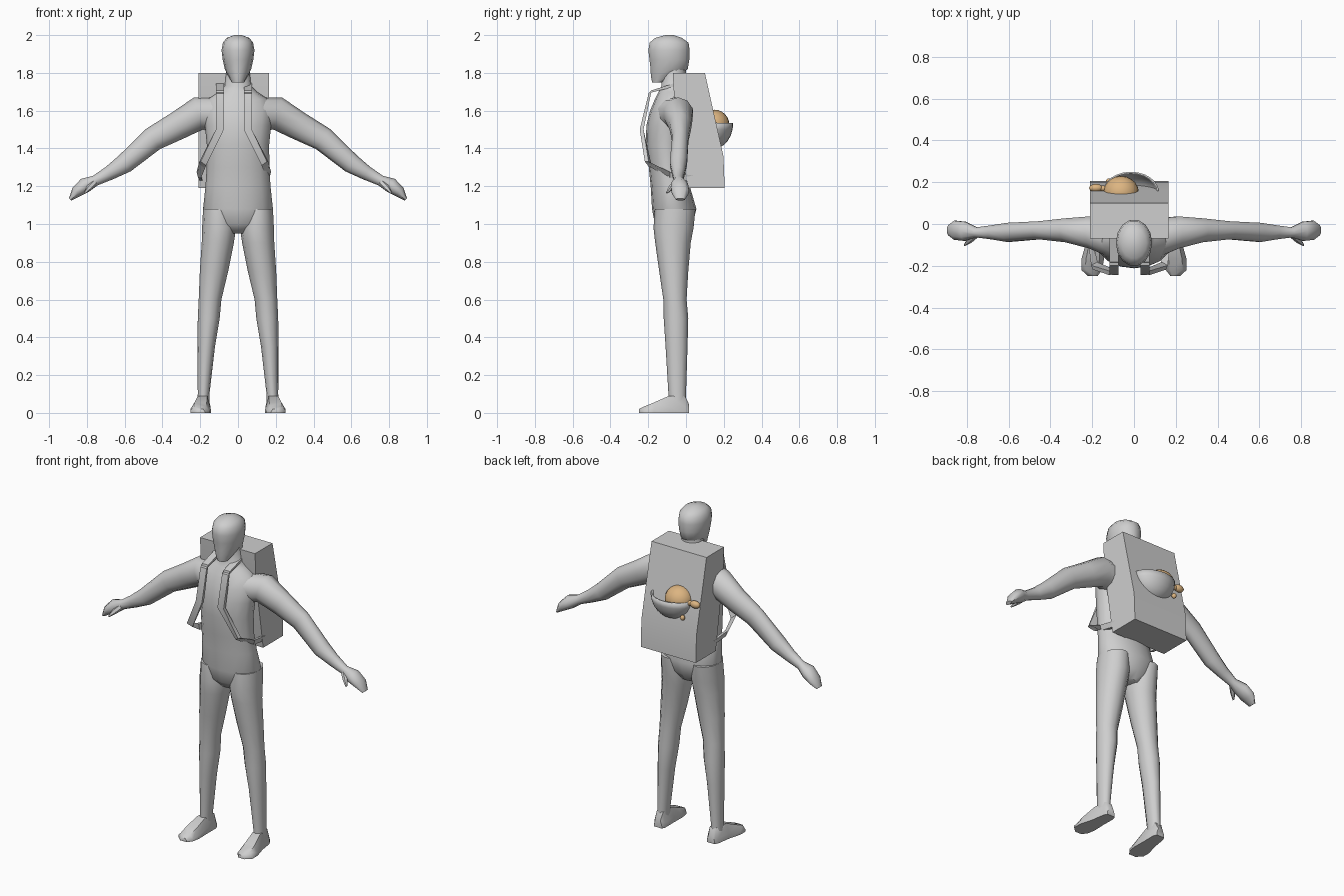
import bpy, bmesh, math
from mathutils import Vector


def material(name, rgb):
    m = bpy.data.materials.new(name)
    m.diffuse_color = (*rgb, 1)
    return m


GREY = material("light_grey", (0.62, 0.62, 0.62))
TAN = material("warm_tan", (0.72, 0.46, 0.22))


def finish(bm, name, mat, angle=50):
    bmesh.ops.recalc_face_normals(bm, faces=bm.faces)
    me = bpy.data.meshes.new(name)
    bm.to_mesh(me)
    bm.free()
    ob = bpy.data.objects.new(name, me)
    bpy.context.collection.objects.link(ob)
    me.materials.append(mat)
    bpy.ops.object.select_all(action='DESELECT')
    ob.select_set(True)
    bpy.context.view_layer.objects.active = ob
    bpy.ops.object.shade_smooth_by_angle(angle=math.radians(angle))
    return ob


def loft(name, rings, mat=GREY, angle=50):
    """Skin a list of rings (each a list of points) and cap both ends."""
    bm = bmesh.new()
    vs = [[bm.verts.new(p) for p in r] for r in rings]
    n = len(vs[0])
    for a, b in zip(vs, vs[1:]):
        for i in range(n):
            bm.faces.new((a[i], a[(i + 1) % n], b[(i + 1) % n], b[i]))
    bm.faces.new(vs[0])
    bm.faces.new(vs[-1])
    return finish(bm, name, mat, angle)


def oval(cx, z, rx, front, back, n=12):
    """Level ring with half width rx between the front and back y."""
    cy, ry = (front + back) / 2, (back - front) / 2
    return [(cx + rx * math.cos(2 * math.pi * i / n),
             cy + ry * math.sin(2 * math.pi * i / n), z) for i in range(n)]


def limb(name, rows, s, n=10):
    """Tube through (x, y, z, half height, half depth) rows, bent in the xz plane."""
    pts = [Vector(r[:3]) for r in rows]
    rings = []
    for i, r in enumerate(rows):
        d = pts[min(i + 1, len(pts) - 1)] - pts[max(i - 1, 0)]
        up = Vector((-d.z, 0, d.x)).normalized()
        ring = []
        for k in range(n):
            a = 2 * math.pi * k / n
            p = pts[i] + up * r[3] * math.cos(a) + Vector((0, r[4] * math.sin(a), 0))
            ring.append((p.x * s, p.y, p.z))
        rings.append(ring)
    return loft(name, rings)


def ball(name, centre, scale, mat, seg=20, cut_top=False):
    bm = bmesh.new()
    bmesh.ops.create_uvsphere(bm, u_segments=seg, v_segments=12, radius=1)
    if cut_top:
        bmesh.ops.delete(bm, geom=[v for v in bm.verts if v.co.z > 0.01], context='VERTS')
    for v in bm.verts:
        v.co = Vector(c + a * b for c, a, b in zip(centre, v.co, scale))
    return finish(bm, name, mat)


# torso, from crotch to neck: z, half width, front, back
loft("torso", [oval(0, *r, n=16) for r in [
    (0.95, 0.07, -0.12, 0.0), (1.0, 0.15, -0.165, 0.035), (1.08, 0.185, -0.18, 0.055),
    (1.2, 0.172, -0.187, 0.02), (1.3, 0.166, -0.197, 0.0), (1.42, 0.165, -0.212, 0.0),
    (1.52, 0.175, -0.21, 0.01), (1.6, 0.185, -0.19, 0.02), (1.66, 0.16, -0.165, 0.02),
    (1.7, 0.10, -0.145, 0.01), (1.73, 0.07, -0.13, 0.0), (1.82, 0.062, -0.13, 0.0)]])

# head with tapering jaw
loft("head", [oval(0, *r, n=14) for r in [
    (1.75, 0.032, -0.18, -0.12), (1.785, 0.052, -0.188, -0.04), (1.82, 0.07, -0.19, 0.012),
    (1.87, 0.081, -0.196, 0.02), (1.92, 0.087, -0.202, 0.022), (1.96, 0.08, -0.195, 0.016),
    (1.985, 0.06, -0.165, -0.02), (2.0, 0.02, -0.11, -0.065)]])

for s, side in ((1, "left"), (-1, "right")):
    # arm and mitten-like hand
    limb(side + "_arm", [
        (0.10, -0.07, 1.58, 0.09, 0.10), (0.21, -0.04, 1.585, 0.088, 0.08),
        (0.32, -0.03, 1.52, 0.075, 0.06), (0.45, -0.03, 1.45, 0.065, 0.045),
        (0.60, -0.04, 1.32, 0.052, 0.048), (0.68, -0.04, 1.27, 0.038, 0.035),
        (0.755, -0.04, 1.23, 0.028, 0.025), (0.81, -0.035, 1.205, 0.04, 0.048),
        (0.855, -0.03, 1.17, 0.03, 0.048), (0.888, -0.03, 1.13, 0.009, 0.025)], s)
    limb(side + "_thumb", [
        (0.755, -0.05, 1.225, 0.018, 0.018), (0.785, -0.075, 1.195, 0.017, 0.018),
        (0.81, -0.10, 1.165, 0.005, 0.006)], s, 6)
    # leg: centre x, z, half width, front, back
    loft(side + "_leg", [oval(s * r[0], *r[1:]) for r in [
        (0.105, 1.08, 0.08, -0.165, 0.05), (0.10, 0.98, 0.09, -0.172, 0.04),
        (0.107, 0.9, 0.085, -0.163, 0.025), (0.127, 0.75, 0.075, -0.142, 0.012),
        (0.148, 0.6, 0.06, -0.12, 0.003), (0.155, 0.5, 0.058, -0.118, 0.012),
        (0.168, 0.35, 0.046, -0.108, 0.008), (0.182, 0.1, 0.031, -0.093, 0.0),
        (0.184, 0.03, 0.032, -0.09, 0.0)]])
    # foot: cross sections from heel to toe as y, centre x, half width, height
    loft(side + "_foot", [
        [(s * (cx + w * u), y, h * v) for u, v in
         ((-1, 0), (1, 0), (1, 0.35), (0.6, 1), (-0.6, 1), (-1, 0.35))]
        for y, cx, w, h in [(0.016, 0.18, 0.026, 0.045), (-0.005, 0.181, 0.036, 0.09),
                            (-0.09, 0.188, 0.042, 0.09), (-0.17, 0.198, 0.054, 0.055),
                            (-0.22, 0.202, 0.05, 0.035), (-0.25, 0.197, 0.022, 0.02)]])

    # shoulder strap: flat band swept along a bent path, offset with the pack
    path = [(0.074, -0.03, 1.745), (0.074, -0.19, 1.70), (0.074, -0.235, 1.5),
            (0.165, -0.2, 1.32), (0.185, -0.09, 1.26), (0.175, 0.04, 1.24)]
    wide = [(0.021, 0, 0)] * 3 + [(0.014, -0.008, 0.01), (0.004, 0, 0.016), (0.004, 0, 0.016)]
    thick = [(0, 0, 0.01), (0, 0.008, 0.008), (0, 0.01, 0), (0.004, 0.01, 0),
             (0.008, 0.004, 0), (0.008, 0, 0)]
    rings = []
    for p, w, t in zip(path, wide, thick):
        p, w, t = Vector(p), Vector(w), Vector(t)
        rings.append([(s * q.x - 0.022, q.y, q.z) for q in
                      (p - w - t, p + w - t, p + w + t, p - w + t)])
    loft(side + "_strap", rings, angle=30)

# backpack: side profile stretched across its width
profile = [(-0.07, 1.8), (0.10, 1.8), (0.16, 1.53), (0.198, 1.36), (0.205, 1.19),
           (0.01, 1.19), (-0.06, 1.62)]
loft("backpack", [[(x, y, z) for y, z in profile] for x in (-0.21, 0.165)], angle=40)

# open pouch on the back of the pack
pouch = ball("pouch", (-0.015, 0.15, 1.535), (0.135, 0.10, 0.135), GREY, 24, True)
shell = pouch.modifiers.new("wall", 'SOLIDIFY')
shell.thickness = 0.008

# round creature resting in the pouch
ball("creature_body", (-0.062, 0.15, 1.525), (0.085, 0.08, 0.08), TAN)
ball("creature_head", (-0.182, 0.172, 1.53), (0.033, 0.02, 0.022), TAN, 12)
ball("creature_neck", (-0.15, 0.17, 1.528), (0.03, 0.014, 0.016), TAN, 10)
ball("creature_foot", (-0.12, 0.205, 1.445), (0.014, 0.014, 0.016), TAN, 10)
